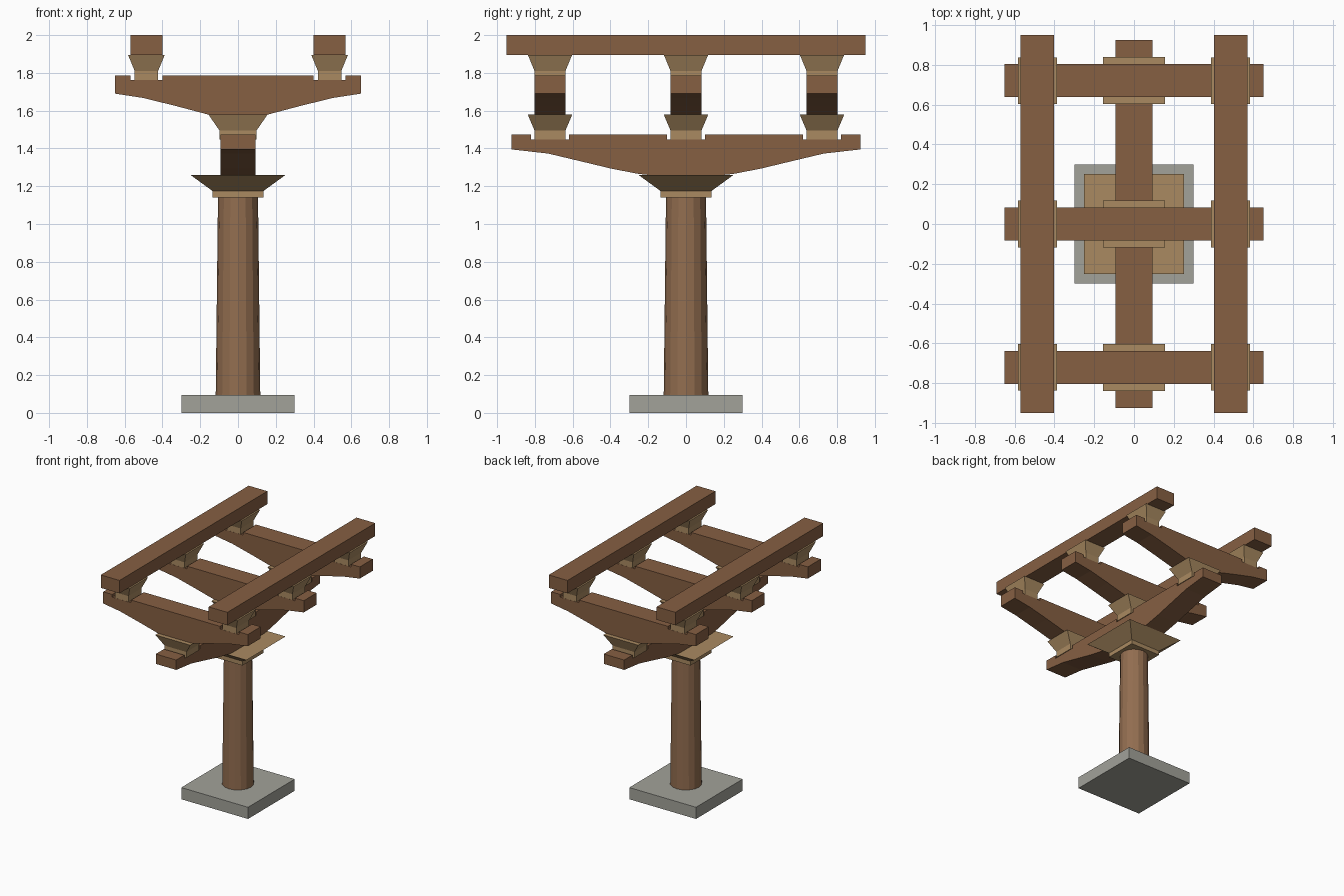
import bpy, bmesh, math
from mathutils import Vector

if "Cube" in bpy.data.objects:
    bpy.data.objects.remove(bpy.data.objects["Cube"])


def material(name, color):
    m = bpy.data.materials.new(name)
    m.diffuse_color = (*color, 1)
    m.use_nodes = True
    m.node_tree.nodes["Principled BSDF"].inputs["Base Color"].default_value = m.diffuse_color
    return m


wood = material("beam_wood", (0.24, 0.115, 0.055))
post_wood = material("post_wood", (0.29, 0.155, 0.08))
block_wood = material("block_wood", (0.40, 0.255, 0.12))


def finish(name, bm, mat=None):
    bmesh.ops.recalc_face_normals(bm, faces=bm.faces)
    me = bpy.data.meshes.new(name)
    bm.to_mesh(me)
    bm.free()
    ob = bpy.data.objects.new(name, me)
    bpy.context.collection.objects.link(ob)
    if mat:
        me.materials.append(mat)
    return ob


def loft(name, rings, mat=None):
    """Closed solid skinned through matching rings of points."""
    bm = bmesh.new()
    vs = [[bm.verts.new(p) for p in r] for r in rings]
    n = len(rings[0])
    for a, b in zip(vs, vs[1:]):
        for i in range(n):
            j = (i + 1) % n
            bm.faces.new((a[i], a[j], b[j], b[i]))
    bm.faces.new(vs[0])
    bm.faces.new(vs[-1])
    return finish(name, bm, mat)


def rect(cx, cy, hx, hy, z):
    return [(cx + sx * hx, cy + sy * hy, z)
            for sx, sy in ((-1, -1), (1, -1), (1, 1), (-1, 1))]


def box(name, cx, cy, hx, hy, z0, z1, mat=None):
    return loft(name, [rect(cx, cy, hx, hy, z0), rect(cx, cy, hx, hy, z1)], mat)


def bearing_block(name, cx, cy, low, high, z0, z1, z2):
    """Square foot that flares out to a wider top."""
    return loft(name, [rect(cx, cy, *low, z0), rect(cx, cy, *low, z1),
                       rect(cx, cy, *high, z2)], block_wood)


def bracket_arm(name, half_under, top, depth, notches, notch_half, half_width, along, offset=0):
    """Boat-shaped beam: mirrored underside, notched top, extruded across."""
    right = list(half_under)
    prof = [(-u, z) for u, z in reversed(right)] + right
    end = right[-1][0]
    prof.append((end, top))
    for c in sorted(notches, reverse=True):
        prof += [(c + notch_half, top), (c + notch_half, top - depth),
                 (c - notch_half, top - depth), (c - notch_half, top)]
    prof.append((-end, top))
    if along == 'y':
        rings = [[(s * half_width, u, z) for u, z in prof] for s in (-1, 1)]
    else:
        rings = [[(u, offset + s * half_width, z) for u, z in prof] for s in (-1, 1)]
    return loft(name, rings, wood)


# Stone footing and tapered round post
box("stone_base", 0, 0, 0.30, 0.30, 0, 0.095).data.materials.append(
    material("stone", (0.36, 0.36, 0.32)))


def circle(r, z, n=16):
    return [(r * math.cos(2 * math.pi * i / n), r * math.sin(2 * math.pi * i / n), z)
            for i in range(n)]


loft("post", [circle(0.118, 0.095), circle(0.106, 1.14)], post_wood)

# Large capital block on the post
bearing_block("capital_block", 0, 0, (0.135, 0.135), (0.252, 0.252), 1.14, 1.175, 1.26)

# Lower arm running front to back
rows = (-0.72, 0, 0.72)
bracket_arm("lower_arm", [(0.20, 1.26), (0.25, 1.265), (0.395, 1.293), (0.57, 1.335), (0.73, 1.373), (0.925, 1.395)],
            1.475, 0.027, rows, 0.10, 0.092, 'y')

# Cross arms with their bearing blocks
cols = (-0.485, 0.485)
for i, y in enumerate(rows):
    bearing_block(f"lower_block_{i}", 0, y, (0.098, 0.082), (0.157, 0.118), 1.448, 1.495, 1.58)
    bracket_arm(f"cross_arm_{i}", [(0.16, 1.58), (0.33, 1.625), (0.50, 1.667), (0.65, 1.69)],
                1.785, 0.022, cols, 0.085, 0.083, 'x', y)
    for j, x in enumerate(cols):
        bearing_block(f"upper_block_{i}_{j}", x, y, (0.062, 0.082), (0.097, 0.117),
                      1.763, 1.81, 1.895)

# Top rails
for j, x in enumerate(cols):
    box(f"top_rail_{j}", x, 0, 0.084, 0.95, 1.895, 2.0, wood)
